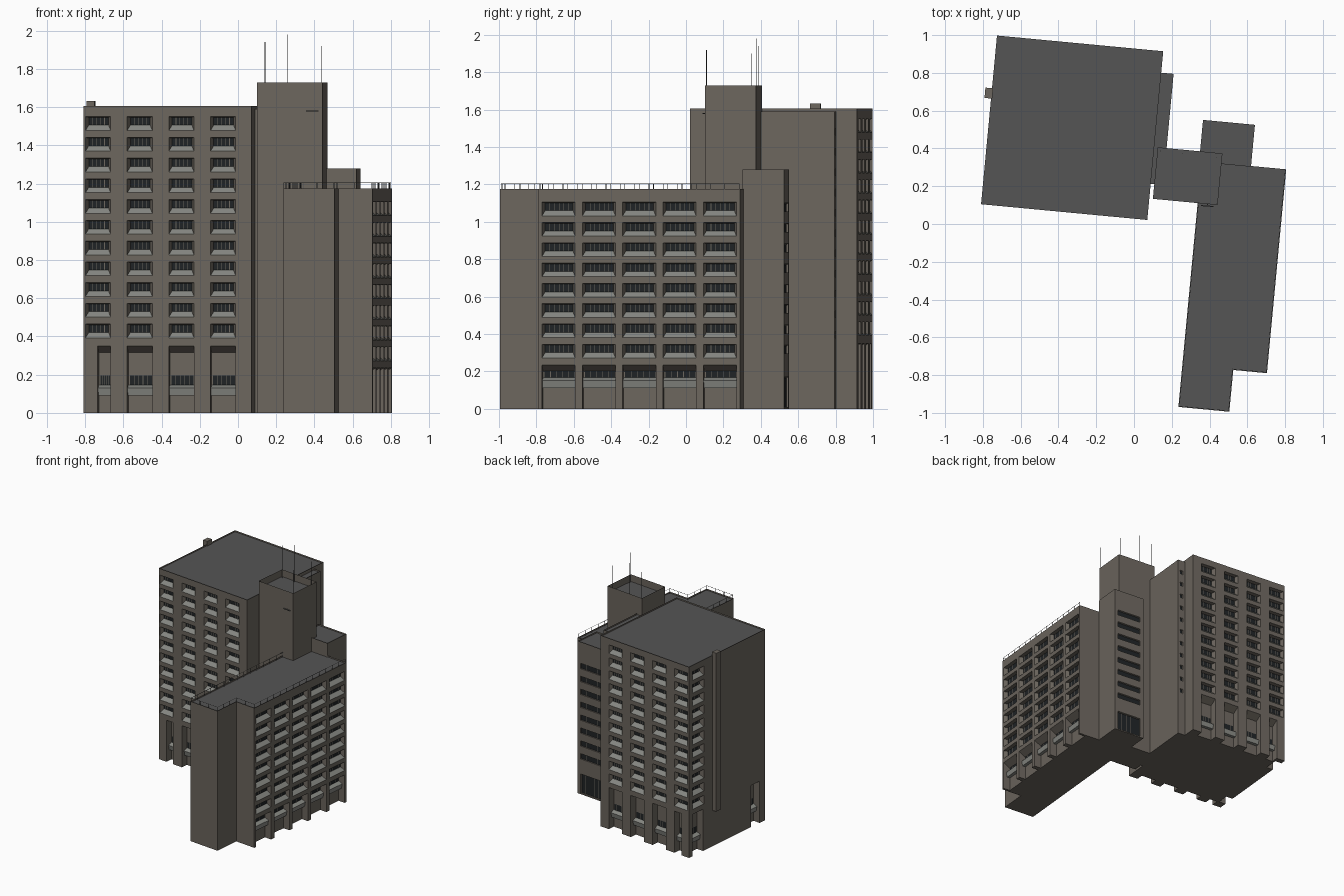
import bpy, bmesh, math
from mathutils import Vector

if "Cube" in bpy.data.objects:
    bpy.data.objects.remove(bpy.data.objects["Cube"])

TILT = math.radians(-5.4)      # whole complex is turned slightly in plan


def mat(name, c):
    m = bpy.data.materials.new(name)
    m.diffuse_color = (*c, 1)
    m.use_nodes = True
    m.node_tree.nodes["Principled BSDF"].inputs["Base Color"].default_value = m.diffuse_color
    return m


MATS = [mat("concrete", (0.15, 0.133, 0.112)), mat("sill", (0.24, 0.245, 0.225)),
        mat("glass", (0.014, 0.017, 0.019)), mat("roof", (0.09, 0.09, 0.09))]
WALL, SILL, GLASS, ROOF = range(4)


def finish(bm, name):
    me = bpy.data.meshes.new(name)
    bm.to_mesh(me)
    bm.free()
    for m in MATS:
        me.materials.append(m)
    ob = bpy.data.objects.new(name, me)
    ob.rotation_euler.z = TILT
    bpy.context.collection.objects.link(ob)


def face(bm, pts, m=WALL):
    f = bm.faces.new([bm.verts.new(p) for p in pts])
    f.material_index = m
    return f


# recessed window with splayed jambs, sloped sill, glass and mullions
def window(bm, P, s0, s1, z0, z1, depth, sill, cham, panes):
    a, b, c, t = s0 + cham, s1 - cham, z0 + sill, z1 - 0.004
    o = [P(s0, z0, 0), P(s1, z0, 0), P(s1, z1, 0), P(s0, z1, 0)]
    i = [P(a, c, depth), P(b, c, depth), P(b, t, depth), P(a, t, depth)]
    for k in range(4):
        n = (k + 1) % 4
        face(bm, [o[k], o[n], i[n], i[k]], SILL if k == 0 and sill else WALL)
    face(bm, i, GLASS)
    d, w = depth - 0.003, 0.0015
    for k in range(1, panes):
        x = a + (b - a) * k / panes
        face(bm, [P(x - w, c, d), P(x + w, c, d), P(x + w, t, d), P(x - w, t, d)])


# ground-floor niche: sloped soffit, back wall, window and light sill box
def niche(bm, P, s0, s1, zt, D, zg):
    zb = zt - 0.035
    face(bm, [P(s0, zb, D), P(s1, zb, D), P(s1, zt, 0), P(s0, zt, 0)])
    face(bm, [P(s0, 0, D), P(s1, 0, D), P(s1, zb, D), P(s0, zb, D)])
    face(bm, [P(s0, 0, 0), P(s0, 0, D), P(s0, zb, D), P(s0, zt, 0)])
    face(bm, [P(s1, 0, D), P(s1, 0, 0), P(s1, zt, 0), P(s1, zb, D)])
    d, e = D - 0.003, D - 0.035
    a, b = s0 + 0.008, s1 - 0.008
    face(bm, [P(a, zg, d), P(b, zg, d), P(b, zg + 0.05, d), P(a, zg + 0.05, d)], GLASS)
    for k in range(1, 5):
        x = a + (b - a) * k / 5
        face(bm, [P(x - .0015, zg, d - .002), P(x + .0015, zg, d - .002),
                  P(x + .0015, zg + .05, d - .002), P(x - .0015, zg + .05, d - .002)])
    lo = zg - 0.055
    prof = [(zg, D), (zg - 0.015, e), (lo, e + 0.008), (lo, D)]
    for (za, da), (zc, dc) in zip(prof, prof[1:]):
        face(bm, [P(s0, zc, dc), P(s1, zc, dc), P(s1, za, da), P(s0, za, da)], SILL)


# prism from a counter-clockwise plan; sides maps edge index to its openings
def block(name, plan, h, sides=None, rim=0.01, drop=0.012):
    bm = bmesh.new()
    sides = sides or {}
    base = []
    for k, p in enumerate(plan):
        p0, p1 = Vector(p), Vector(plan[(k + 1) % len(plan)])
        L = (p1 - p0).length
        u = (p1 - p0) / L
        inward = Vector((-u.y, u.x))

        def P(s, z, d, p0=p0, u=u, n=inward):
            q = p0 + u * s + n * d
            return (q.x, q.y, z)
        wins, niches = sides.get(k, ([], []))
        rects = [w[:4] for w in wins] + [(n[0], n[1], 0, n[2]) for n in niches]
        ss = sorted({0, L, *[r[0] for r in rects], *[r[1] for r in rects]})
        zs = sorted({0, h, *[r[2] for r in rects], *[r[3] for r in rects]})
        for a, b in zip(ss, ss[1:]):
            for c, d in zip(zs, zs[1:]):
                x, z = (a + b) / 2, (c + d) / 2
                if not any(r[0] < x < r[1] and r[2] < z < r[3] for r in rects):
                    face(bm, [P(a, c, 0), P(b, c, 0), P(b, d, 0), P(a, d, 0)])
        for w in wins:
            window(bm, P, *w)
        base.append(P(0, 0, 0))
        for n in sorted(niches):
            niche(bm, P, *n)
            base += [P(n[0], 0, 0), P(n[0], 0, n[3]), P(n[1], 0, n[3]), P(n[1], 0, 0)]
    face(bm, base[::-1])
    # roof sunk behind a thin parapet
    top = face(bm, [(x, y, h) for x, y in plan], ROOF)
    bmesh.ops.inset_region(bm, faces=[top], thickness=rim, use_even_offset=True)
    bmesh.ops.inset_region(bm, faces=[top], thickness=0.0002, depth=-drop, use_even_offset=True)
    finish(bm, name)


def rect(x0, x1, y0, y1):
    return [(x0, y0), (x1, y0), (x1, y1), (x0, y1)]


def grid(cols, top, n, height, depth, sill, cham, panes):
    return [(a, b, top - .1085 * i - height, top - .1085 * i, depth, sill, cham, panes)
            for a, b in cols for i in range(n)]


def boxes(name, items, m=WALL):
    bm = bmesh.new()
    for x0, x1, y0, y1, z0, z1 in items:
        r = bmesh.ops.create_cube(bm, size=1)
        for v in r["verts"]:
            v.co = (x0 + (v.co.x + .5) * (x1 - x0), y0 + (v.co.y + .5) * (y1 - y0),
                    z0 + (v.co.z + .5) * (z1 - z0))
    for f in bm.faces:
        f.material_index = m
    finish(bm, name)


# main tower
W = 0.884
cols = [(0.012 + .219 * i, 0.144 + .219 * i) for i in range(4)]
low = [(0.076, 0.144)] + cols[1:]
flip = lambda c: [(W - b, W - a) for a, b in c]
style = (0.072, 0.03, 0.028, 0.014, 5)
ground = lambda c: [(a, b, 0.35, 0.06, 0.145) for a, b in c]
block("main_tower", rect(-.816, .068, .028, .925), 1.605, {
    0: (grid(cols, 1.55, 11, *style), ground(low)),
    2: (grid(flip(cols), 1.55, 11, *style), ground(flip(low))),
    3: (grid([(0.045, 0.175)], 1.55, 11, *style), ground([(0.045, 0.165), (0.73, 0.83)]))})

# stair strip on the tower's right side, and link to the lift tower
block("side_strip", rect(.066, .134, .40, .811), 1.59,
      {2: (grid([(.02, .046)], 1.5, 11, .035, .008, 0, .001, 1), [])})
block("link", rect(.06, .10, .22, .42), 1.59)

# lift tower
block("lift_tower", rect(.087, .431, .142, .416), 1.73, rim=0.012, drop=0.06)

# right wing with stepped end
wcols = [(0.02 + .2165 * i, 0.198 + .2165 * i) for i in range(5)]
block("right_wing", [(.325, -.942), (.596, -.942), (.596, -.72), (.775, -.72),
                     (.775, .364), (.325, .364)], 1.175, {
    3: (grid(wcols, 1.105, 8, .073, 0.03, 0.028, 0.014, 6),
        [(a, b, 0.235, 0.06, 0.168) for a, b in wcols])})

# rear block with strip windows and glazed entrance
block("rear_block", rect(.312, .588, .36, .583), 1.28, {
    2: (grid([(.03, .246)], 1.1, 8, .045, .01, 0, .001, 4)
        + [(.03, .246, .01, .17, .012, 0, .001, 5)], [])})

# chimney flue on the left face
boxes("flue", [(-.851, -.81, .59, .645, .3, 1.632)])

# roof railing on the wing
posts, t = [], 0.0015
loop = [(.33, .14), (.33, -.937), (.591, -.937), (.591, -.715), (.77, -.715), (.77, .358)]
for (ax, ay), (bx, by) in zip(loop, loop[1:]):
    n = max(1, round(math.hypot(bx - ax, by - ay) / 0.075))
    for i in range(n + 1):
        x, y = ax + (bx - ax) * i / n, ay + (by - ay) * i / n
        posts.append((x - t, x + t, y - t, y + t, 1.16, 1.205))
    posts.append((min(ax, bx) - t / 2, max(ax, bx) + t / 2,
                  min(ay, by) - t / 2, max(ay, by) + t / 2, 1.203, 1.205))
boxes("roof_railing", posts, ROOF)

# antennas and a small bracket on the lift tower
boxes("antennas", [(x - t, x + t, y - t, y + t, 1.65, z) for x, y, z in
                   [(.104, .398, 1.94), (.222, .398, 1.98), (.424, .15, 1.92), (.400, .390, 1.90)]], ROOF)
boxes("bracket", [(.345, .41, .128, .134, 1.577, 1.583), (.375, .38, .13, .145, 1.577, 1.583)], ROOF)
